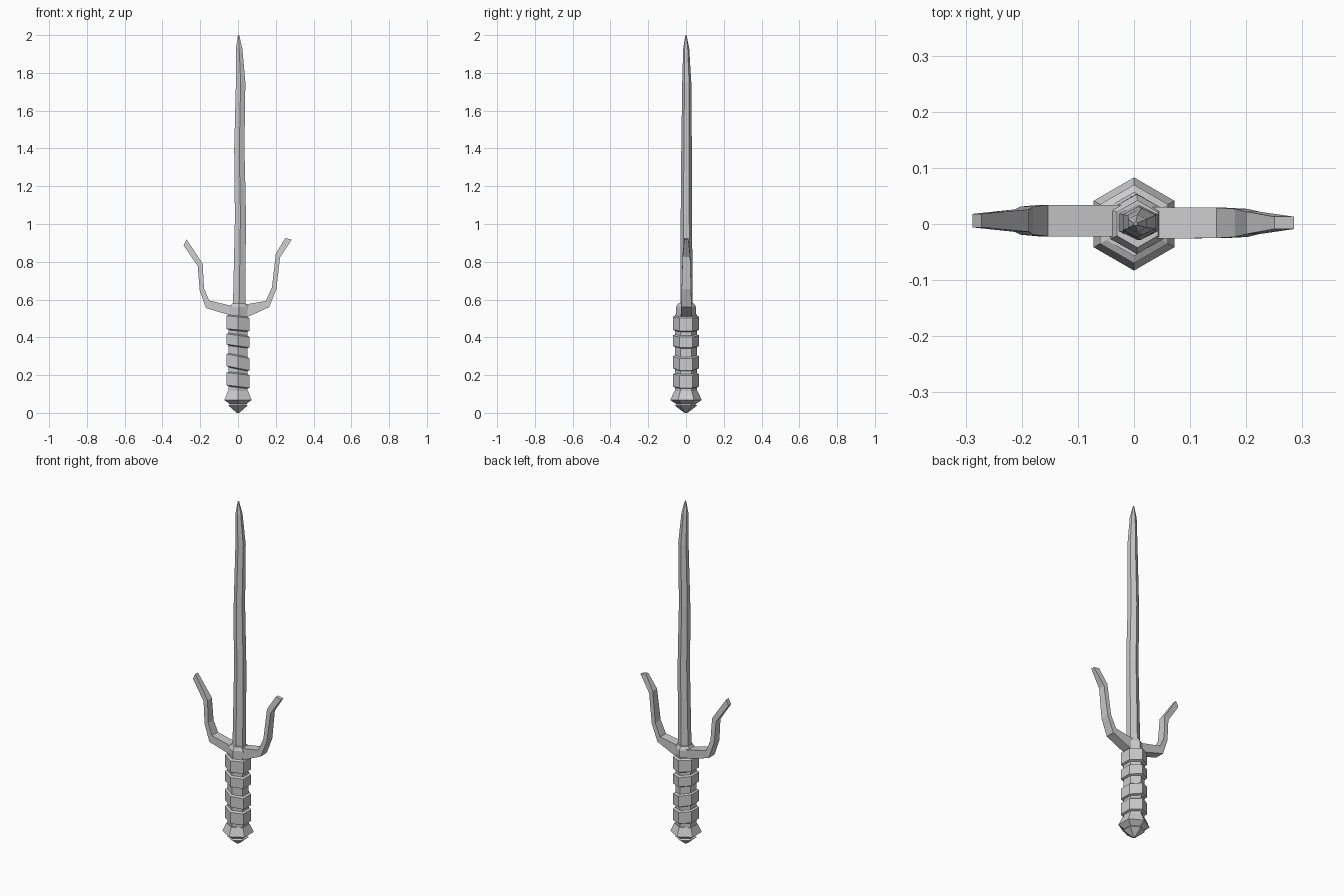
import bpy, bmesh
from math import sin, cos, pi


def make_object(name, rings):
    """Skin a list of equal-length point rings and cap both ends."""
    bm = bmesh.new()
    loops = [[bm.verts.new(p) for p in ring] for ring in rings]
    n = len(loops[0])
    for a, b in zip(loops, loops[1:]):
        for i in range(n):
            j = (i + 1) % n
            bm.faces.new((a[i], a[j], b[j], b[i]))
    bm.faces.new(loops[0][::-1])
    bm.faces.new(loops[-1])
    bmesh.ops.recalc_face_normals(bm, faces=bm.faces)
    mesh = bpy.data.meshes.new(name)
    bm.to_mesh(mesh)
    bm.free()
    obj = bpy.data.objects.new(name, mesh)
    bpy.context.collection.objects.link(obj)
    return obj


def hexagon(z, rx, ry, cx=0, cy=0, slope=0):
    """Six-sided ring with corners on +y and -y, optionally tilted along x."""
    ring = []
    for i in range(6):
        a = pi / 2 + i * pi / 3
        x = rx * cos(a)
        ring.append((cx + x, cy + ry * sin(a), z + slope * x))
    return ring


# Pommel
make_object("pommel", [hexagon(z, r, r) for z, r in (
    (0.0, 0.008), (0.038, 0.058), (0.046, 0.05), (0.068, 0.083), (0.115, 0.062))])

# Grip core
make_object("grip", [hexagon(z, 0.057, 0.057) for z in (0.1, 0.52)])

# Slanted grip wraps
for i, (low, high, slope) in enumerate((
        (0.14, 0.206, -0.12), (0.237, 0.30, -0.2),
        (0.355, 0.41, -0.14), (0.44, 0.508, -0.1))):
    make_object(f"grip_wrap_{i + 1}", [hexagon(z, r, r, slope=slope) for z, r in (
        (low - 0.008, 0.053), (low, 0.07), (high, 0.07), (high + 0.008, 0.053))])

# Guard hub
make_object("guard_hub", [hexagon(0.505, 0.05, 0.054, 0.005),
                          hexagon(0.56, 0.055, 0.053, 0.005),
                          hexagon(0.58, 0.042, 0.042, 0.006)])

# Curved side prongs: outer x, z, inner x, z, half depth
prongs = {
    "left_prong": (
        (0, 0.515, 0, 0.565, 0.028), (-0.035, 0.515, -0.035, 0.567, 0.028),
        (-0.17, 0.555, -0.153, 0.595, 0.028), (-0.203, 0.65, -0.18, 0.66, 0.025),
        (-0.213, 0.777, -0.187, 0.79, 0.02), (-0.288, 0.887, -0.272, 0.918, 0.012)),
    "right_prong": (
        (0, 0.51, 0, 0.57, 0.028), (0.055, 0.51, 0.045, 0.575, 0.028),
        (0.165, 0.56, 0.147, 0.592, 0.027), (0.203, 0.655, 0.18, 0.665, 0.025),
        (0.223, 0.825, 0.20, 0.843, 0.02), (0.285, 0.918, 0.25, 0.925, 0.011)),
}
for name, path in prongs.items():
    cy = 0.006 if name == "left_prong" else 0.002
    make_object(name, [[(ox, cy - d, oz), (ox, cy + d, oz),
                        (ix, cy + d, iz), (ix, cy - d, iz)]
                       for ox, oz, ix, iz, d in path])

# Slightly uneven blade: z, centre x, centre y, half width, half depth
make_object("blade", [hexagon(z, w / cos(pi / 6), d, cx, cy) for z, cx, cy, w, d in (
    (0.55, 0.006, 0.003, 0.033, 0.032), (1.05, 0.013, 0.002, 0.029, 0.03),
    (1.2, 0.010, 0.002, 0.029, 0.029), (1.4, 0.007, 0.003, 0.027, 0.028),
    (1.75, 0.014, 0.004, 0.025, 0.024), (1.93, 0.006, 0.001, 0.017, 0.016),
    (2.0, 0.003, 0.0, 0.003, 0.003))])
